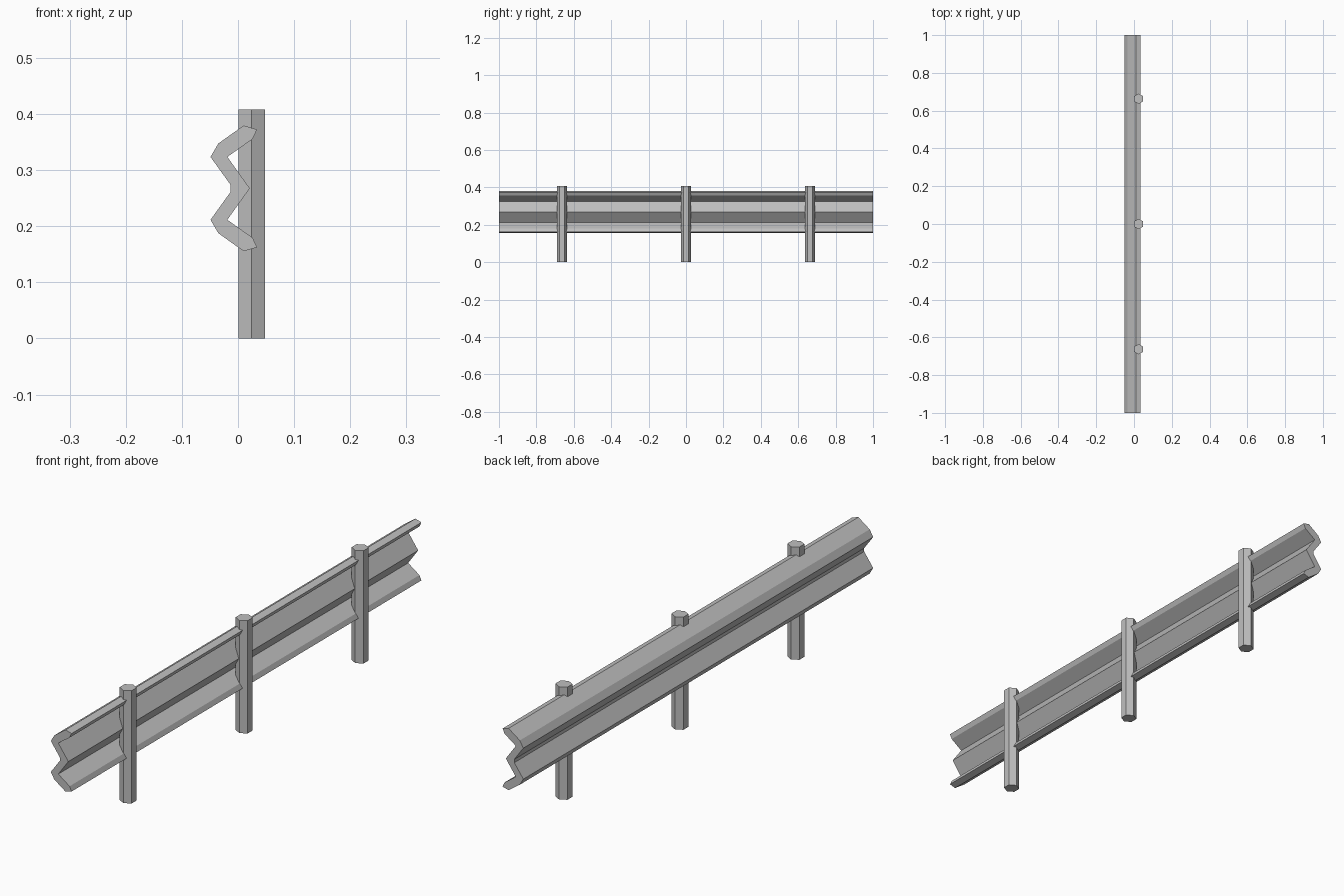
import bpy, math

cube = bpy.data.objects.get("Cube")
if cube:
    bpy.data.objects.remove(cube, do_unlink=True)

# Galvanised steel shared by the rail and posts
steel = bpy.data.materials.new("galvanised_grey")
colour = (0.52, 0.52, 0.52, 1)
steel.use_nodes = True
steel.diffuse_color = colour
steel.node_tree.nodes["Principled BSDF"].inputs["Base Color"].default_value = colour


def add_object(name, verts, faces):
    mesh = bpy.data.meshes.new(name)
    mesh.from_pydata(verts, [], faces)
    mesh.materials.append(steel)
    obj = bpy.data.objects.new(name, mesh)
    bpy.context.collection.objects.link(obj)
    return obj


# Corrugated rail: upper half of the section, mirrored about its middle height
MID = 0.2675
back_half = [(0.021, 0), (-0.019, 0.056), (0.026, 0.088)]
front_half = [(0.034, 0.105), (0.010, 0.112), (-0.035, 0.080),
              (-0.049, 0.056), (-0.013, 0.006)]
upper = back_half + front_half
lower = [(x, -z) for x, z in reversed(upper[1:])]
section = upper + lower
n = len(section)
verts = [(x, y, MID + z) for y in (-1, 1) for x, z in section]
sides = [(i, (i + 1) % n, (i + 1) % n + n, i + n) for i in range(n)]

# Caps are split into convex pieces that follow the bends
bands = [(0, 1, 6, 7), (1, 2, 5, 6), (2, 3, 4, 5), (0, 7, 8)]
mirror = {i: (n - i) % n for i in range(n)}
bands += [tuple(mirror[i] for i in reversed(b)) for b in bands[:3]]
front_caps = bands
back_caps = [tuple(i + n for i in reversed(b)) for b in bands]
rail = add_object("guard_rail", verts, sides + front_caps + back_caps)

# Consistent outward normals
import bmesh
bm = bmesh.new()
bm.from_mesh(rail.data)
bmesh.ops.recalc_face_normals(bm, faces=bm.faces)
bm.to_mesh(rail.data)
bm.free()

# Hexagonal posts with flat sides facing the rail
RADIUS, HEIGHT = 0.0277, 0.408
for label, y in (("front", -0.663), ("middle", 0), ("back", 0.663)):
    bpy.ops.mesh.primitive_cylinder_add(
        vertices=6, radius=RADIUS, depth=HEIGHT, location=(0.0245, y, HEIGHT / 2))
    post = bpy.context.object
    post.name = label + "_post"
    post.data.materials.append(steel)
